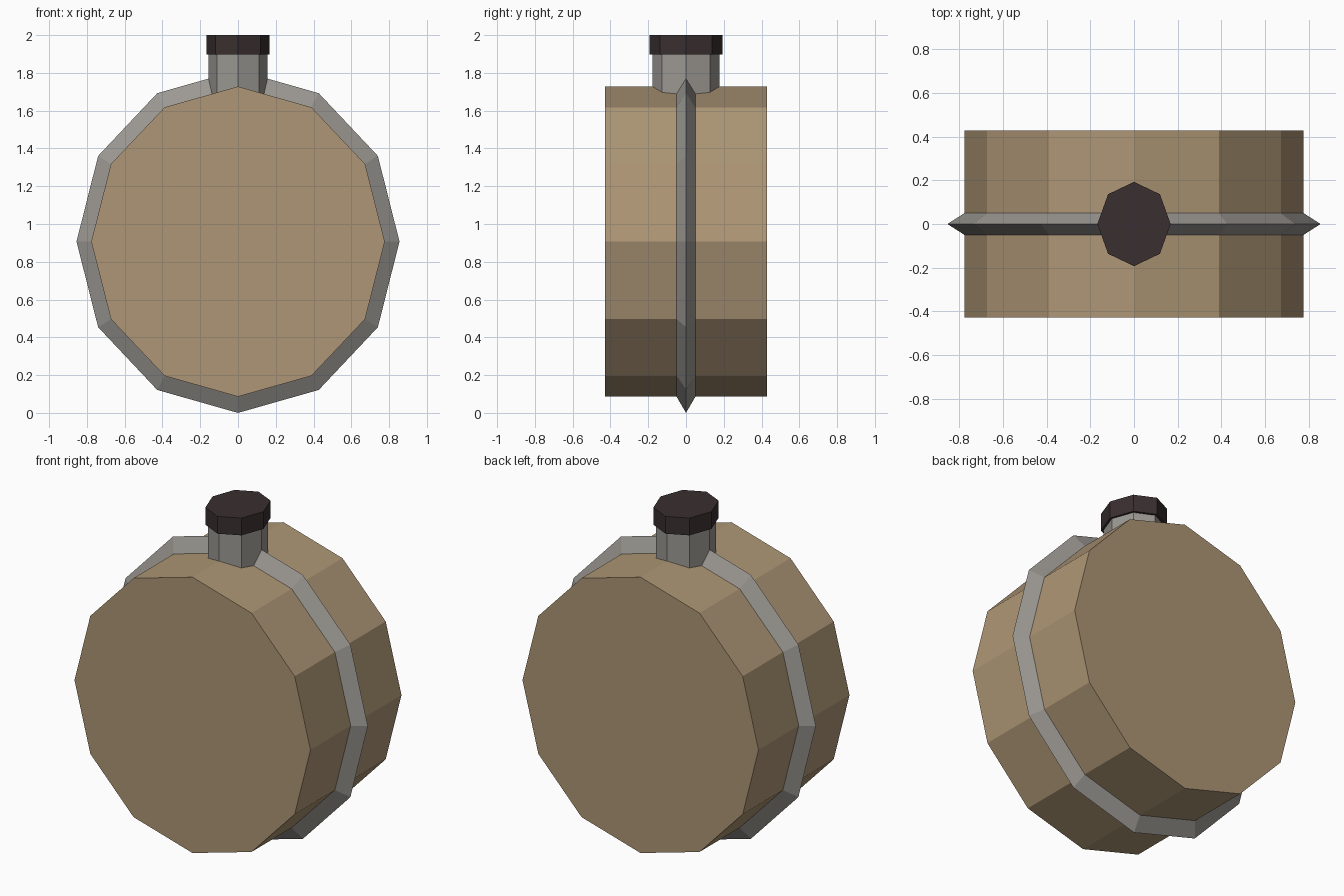
import bpy, bmesh, math

if "Cube" in bpy.data.objects:
    bpy.data.objects.remove(bpy.data.objects["Cube"])


def material(name, rgb):
    m = bpy.data.materials.new(name)
    m.diffuse_color = (*rgb, 1.0)
    m.use_nodes = True
    m.node_tree.nodes["Principled BSDF"].inputs["Base Color"].default_value = m.diffuse_color
    return m


tan = material("tan_canvas", (0.42, 0.305, 0.18))
steel = material("grey_metal", (0.33, 0.315, 0.29))
dark = material("dark_cap", (0.042, 0.028, 0.029))


def prism(name, sides, rings, mat, place):
    """Stack rings (radius_a, radius_b, height); place maps (a, b, h) to xyz."""
    bm = bmesh.new()
    loops = []
    for ra, rb, h in rings:
        loops.append([bm.verts.new(place(ra * math.cos(2 * math.pi * i / sides),
                                         rb * math.sin(2 * math.pi * i / sides), h))
                      for i in range(sides)])
    for lo, hi in zip(loops, loops[1:]):
        for i in range(sides):
            j = (i + 1) % sides
            bm.faces.new((lo[i], lo[j], hi[j], hi[i]))
    bm.faces.new(loops[0])
    bm.faces.new(loops[-1])
    bmesh.ops.recalc_face_normals(bm, faces=bm.faces[:])
    me = bpy.data.meshes.new(name)
    bm.to_mesh(me)
    bm.free()
    me.materials.append(mat)
    ob = bpy.data.objects.new(name, me)
    bpy.context.collection.objects.link(ob)
    return ob


def along_y(a, b, h):
    return (a, h, b + 0.907)


def along_z(a, b, h):
    return (a, b, h)


# Round flask body, lying along y
prism("flask_body", 12, [(0.777, 0.821, -0.428), (0.777, 0.821, 0.428)], tan, along_y)
# Pointed seam band around the middle
prism("seam_band", 12, [(0.772, 0.816, -0.053), (0.855, 0.907, 0.0), (0.772, 0.816, 0.053)],
      steel, along_y)
# Neck and screw cap
prism("neck", 8, [(0.156, 0.178, 1.62), (0.156, 0.178, 1.91)], steel, along_z)
prism("cap", 8, [(0.168, 0.193, 1.897), (0.168, 0.193, 2.0)], dark, along_z)
